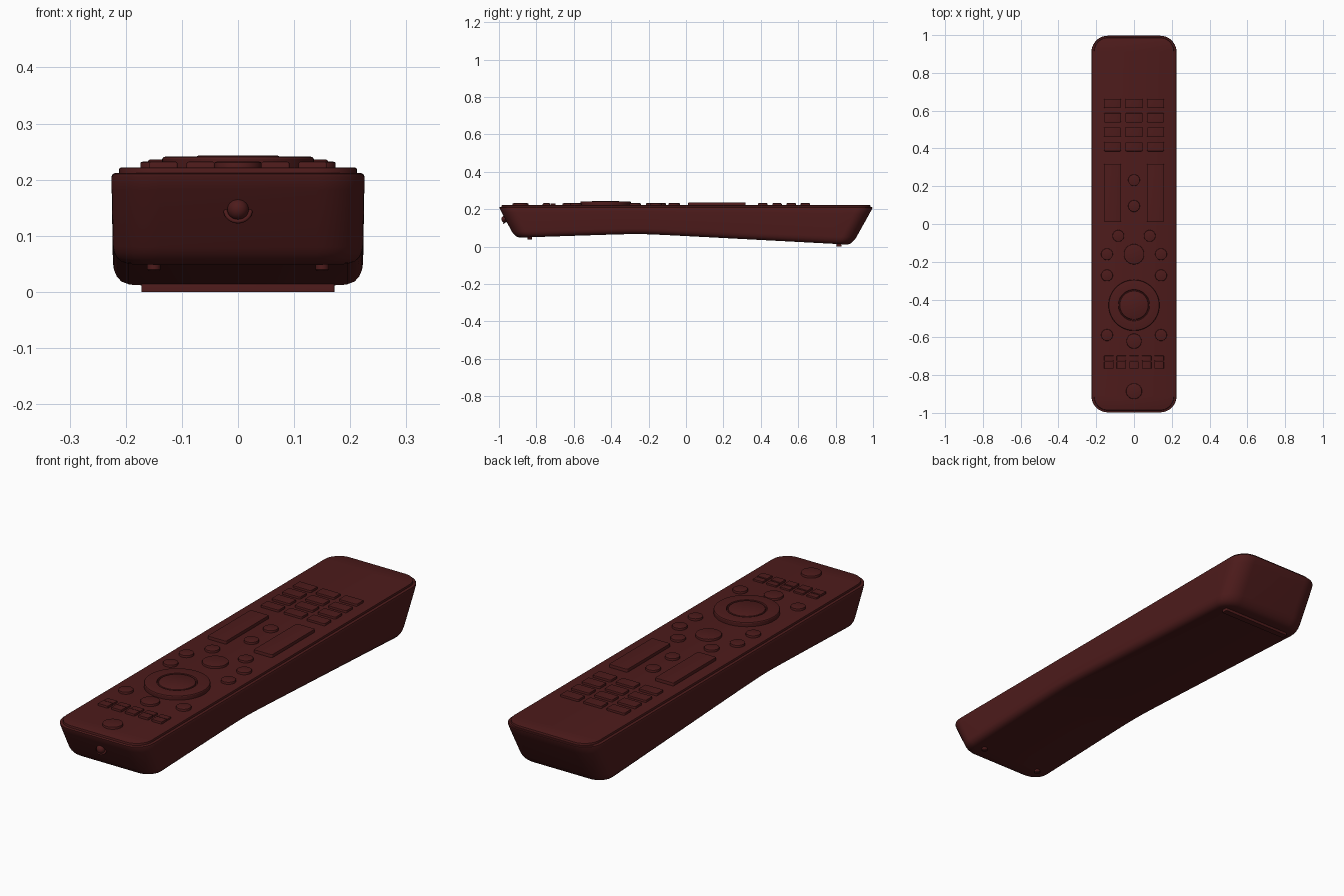
import bpy, bmesh, math

if "Cube" in bpy.data.objects:
    bpy.data.objects.remove(bpy.data.objects["Cube"])

red = bpy.data.materials.new("dark_red")
red.diffuse_color = (0.075, 0.011, 0.011, 1)
red.use_nodes = True
red.node_tree.nodes["Principled BSDF"].inputs["Base Color"].default_value = red.diffuse_color


def finish(name, bm, angle=30):
    bmesh.ops.remove_doubles(bm, verts=bm.verts, dist=1e-5)
    bmesh.ops.recalc_face_normals(bm, faces=bm.faces)
    me = bpy.data.meshes.new(name)
    bm.to_mesh(me)
    bm.free()
    ob = bpy.data.objects.new(name, me)
    bpy.context.collection.objects.link(ob)
    me.materials.append(red)
    bpy.ops.object.select_all(action='DESELECT')
    ob.select_set(True)
    bpy.context.view_layer.objects.active = ob
    bpy.ops.object.shade_smooth_by_angle(angle=math.radians(angle))
    return ob


def outline(hx, hy, r, seg=8, side=1):
    """Rounded rectangle, right half front to back, then left half mirrored."""
    right = []
    for i in range(seg + 1):
        a = -math.pi / 2 + math.pi / 2 * i / seg
        right.append((hx - r + r * math.cos(a), -hy + r + r * math.sin(a)))
    y0 = right[-1][1]
    right += [(hx, y0 - 2 * y0 * i / side) for i in range(1, side)]
    right += [(x, -y) for x, y in reversed(right[:seg + 1])]
    return right + [(-x, y) for x, y in reversed(right)]


def loft(name, rings, angle=30):
    """Skin stacked outlines and close both ends with left-right strips."""
    bm = bmesh.new()
    loops = [[bm.verts.new(p) for p in ring] for ring in rings]
    n = len(rings[0])
    for a, b in zip(loops, loops[1:]):
        for i in range(n):
            bm.faces.new((a[i], a[(i + 1) % n], b[(i + 1) % n], b[i]))
    for lp in (loops[0], loops[-1]):
        for i in range(n // 2 - 1):
            bm.faces.new((lp[i], lp[i + 1], lp[n - 2 - i], lp[n - 1 - i]))
    return finish(name, bm, angle)


def slab(name, x, y, hx, hy, r, z0, z1, bev=0.003, seg=6):
    rings = []
    for ins, z in ((0, z0), (0, z1 - bev), (bev * 0.3, z1 - bev * 0.3), (bev, z1)):
        rings.append([(x + px, y + py, z) for px, py in
                      outline(hx - ins, hy - ins, max(r - ins, 0.0005), seg)])
    return loft(name, rings)


def lathe(name, x, y, profile, n=48):
    """Turn an (r, z) profile whose last point lies on the axis."""
    bm = bmesh.new()
    loops = [[bm.verts.new((x + r * math.cos(2 * math.pi * i / n),
                            y + r * math.sin(2 * math.pi * i / n), z))
              for i in range(n)] for r, z in profile]
    for a, b in zip(loops, loops[1:]):
        for i in range(n):
            bm.faces.new((a[i], a[(i + 1) % n], b[(i + 1) % n], b[i]))
    return finish(name, bm)


def button(name, x, y, r, top=0.232):
    return lathe(name, x, y, [(r, 0.21), (r, top - 0.003), (r - 0.001, top - 0.001),
                              (r - 0.004, top), (0, top)], 32)


# Body shell: sloping ends and a gently bent underside
def underside(y):
    d = math.sqrt((y + 0.25) ** 2 + 0.004)
    return 0.070 - 0.0095 * (y + 0.25) - 0.0432 * d


TOP = 0.212
rings = []
for f, ins in ((0, 0.006), (0.012, 0.002), (0.04, 0), (0.18, 0), (0.8, 0.002),
               (0.87, 0.004), (0.93, 0.009), (0.975, 0.017), (1, 0.03)):
    ring = []
    for x, y in outline(0.225 - ins, 1 - ins, 0.085 - ins, 10, 24):
        y = (1 - f) * y + f * (-0.013 + 0.903 * y)
        ring.append((x, y, TOP + f * (underside(y) - TOP)))
    rings.append(ring)
loft("body_shell", rings, 35)

# Raised face plate
slab("face_plate", 0, 0, 0.212, 0.987, 0.075, 0.205, 0.222, 0.004, 10)

# Number keys
for row, y in enumerate((0.638, 0.562, 0.487, 0.41)):
    for col in range(3):
        slab(f"number_key_{row}_{col}", (col - 1) * 0.114, y, 0.045, 0.025, 0.006, 0.21, 0.232)

# Long rocker pads
for s in (-1, 1):
    slab(f"rocker_pad_{s}", s * 0.114, 0.165, 0.046, 0.153, 0.006, 0.21, 0.236)

# Small keys in two rows near the front
for i in range(5):
    x = (i - 2) * 0.0665
    slab(f"small_key_{i}", x, -0.747, 0.025, 0.019, 0.003, 0.21, 0.232)
    slab(f"small_key_ridge_{i}", x, -0.711, 0.025, 0.014, 0.003, 0.21, 0.230)

# Round buttons on the centre line, then mirrored pairs
for i, (y, r) in enumerate(((0.232, 0.031), (0.095, 0.031), (-0.16, 0.054),
                            (-0.62, 0.04), (-0.885, 0.042))):
    button(f"centre_button_{i}", 0, y, r)
for i, (x, y) in enumerate(((0.083, -0.063), (0.143, -0.16), (0.143, -0.272), (0.143, -0.588))):
    for s in (-1, 1):
        button(f"side_button_{i}_{s}", s * x, y, 0.031)

# Navigation ring with its centre button
lathe("navigation_disc", 0, -0.43,
      [(0.135, 0.21), (0.135, 0.237), (0.133, 0.24), (0.128, 0.2415), (0.083, 0.2415),
       (0.081, 0.236), (0.077, 0.236), (0.075, 0.241), (0.071, 0.243), (0, 0.243)], 64)

# Signal lamp and its collar on the front end
bpy.ops.mesh.primitive_uv_sphere_add(segments=24, ring_count=16, radius=0.019,
                                     location=(0, -0.968, 0.147))
lamp = bpy.context.object
lamp.name = "signal_lamp"
bpy.ops.mesh.primitive_torus_add(major_radius=0.022, minor_radius=0.004, major_segments=32,
                                 minor_segments=8, location=(0, -0.963, 0.145),
                                 rotation=(math.radians(61), 0, 0))
collar = bpy.context.object
collar.name = "lamp_collar"
for ob in (lamp, collar):
    ob.data.materials.append(red)
    ob.data.shade_smooth()

# Feet: two studs at the front, one strip at the back
for s in (-1, 1):
    lathe(f"front_foot_{s}", s * 0.15, -0.835,
          [(0.012, 0.055), (0.012, 0.04), (0.009, 0.037), (0, 0.037)], 20)
slab("rear_foot_strip", 0, 0.818, 0.172, 0.014, 0.004, 0.0, 0.02, 0.001)
